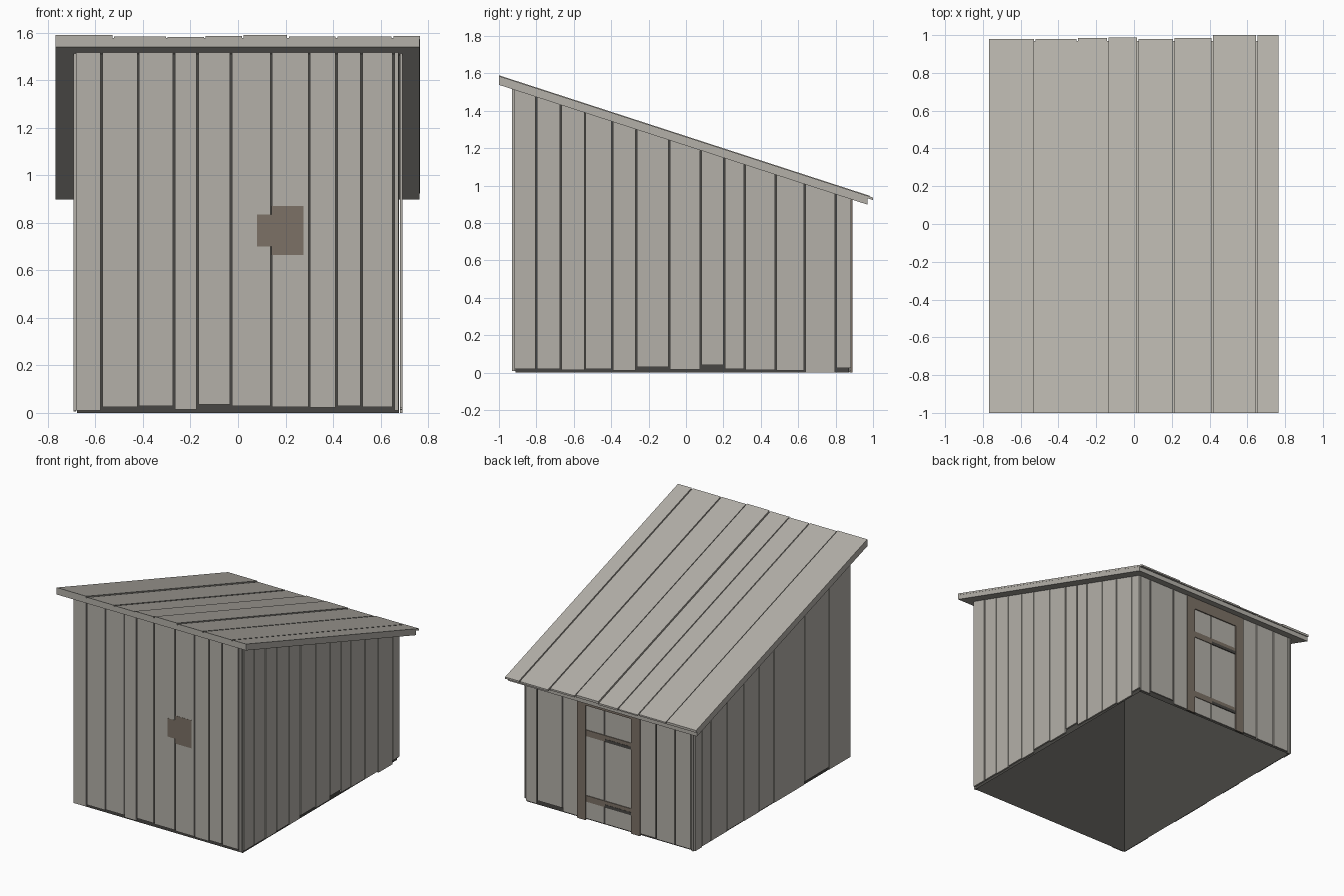
import bpy, bmesh

cube = bpy.data.objects.get("Cube")
if cube:
    bpy.data.objects.remove(cube, do_unlink=True)


def material(name, rgb):
    m = bpy.data.materials.new(name)
    m.use_nodes = True
    m.diffuse_color = (*rgb, 1)
    m.node_tree.nodes["Principled BSDF"].inputs["Base Color"].default_value = (*rgb, 1)
    return m


GREY = material("weathered grey wood", (0.455, 0.435, 0.395))
DARK = material("dark gaps", (0.064, 0.062, 0.056))
BROWN = material("brown wood", (0.20, 0.165, 0.132))
GAP = 0.004


def slope(y, lift=0.0):
    """Height of the roof underside at depth y."""
    return 1.214 - 0.325 * y + lift


def add_block(bm, x, y, low, high):
    """Six-sided block whose lower and upper heights are functions of y."""
    v = [bm.verts.new((a, b, f(b))) for f in (low, high)
         for a, b in ((x[0], y[0]), (x[1], y[0]), (x[1], y[1]), (x[0], y[1]))]
    for i in range(4):
        j = (i + 1) % 4
        bm.faces.new((v[i], v[j], v[j + 4], v[i + 4]))
    return [bm.faces.new(v[3::-1]), bm.faces.new(v[4:])]


def flat(z):
    return lambda y: z


def finish(name, bm, mat):
    bm.normal_update()
    mesh = bpy.data.meshes.new(name)
    bm.to_mesh(mesh)
    bm.free()
    mesh.materials.append(mat)
    ob = bpy.data.objects.new(name, mesh)
    bpy.context.collection.objects.link(ob)


def plank_wall(name, edges, bottoms, near, far, along_x):
    """Row of upright planks with uneven lower ends, cut to the roof slope."""
    bm = bmesh.new()
    for a, b, z in zip(edges, edges[1:], bottoms):
        span = (a + GAP, b - GAP)
        x, y = (span, (near, far)) if along_x else ((near, far), span)
        add_block(bm, x, y, flat(z), slope)
    finish(name, bm, GREY)


# Dark inner shell, open below and closed above by the roof
bm = bmesh.new()
bottom, top = add_block(bm, (-0.677, 0.677), (-0.912, 0.871), flat(0), slope)
bmesh.ops.delete(bm, geom=[bottom, top], context="FACES_ONLY")
finish("inner_shell", bm, DARK)

# Plank walls
plank_wall("front_planks",
           [-0.685, -0.575, -0.42, -0.27, -0.17, -0.03, 0.14, 0.30, 0.415, 0.52, 0.655, 0.68],
           [0.01, 0.025, 0.03, 0.015, 0.035, 0.03, 0.025, 0.022, 0.03, 0.025, 0.01],
           -0.93, -0.916, True)
plank_wall("left_planks",
           [-0.92, -0.80, -0.67, -0.54, -0.395, -0.265, -0.09, 0.08, 0.205, 0.315,
            0.48, 0.635, 0.80, 0.885],
           [0.02, 0.02, 0.015, 0.02, 0.012, 0.03, 0.018, 0.042, 0.02, 0.015, 0.012, 0, 0.025],
           0.681, 0.692, False)
plank_wall("right_planks",
           [-0.92, -0.67, -0.385, -0.03, 0.14, 0.32, 0.51, 0.70, 0.80, 0.885],
           [0.01, 0.03, 0.01, 0.015, 0.01, 0.015, 0.01, 0.01, 0.005],
           -0.692, -0.681, False)
plank_wall("back_planks",
           [-0.68, -0.66, -0.53, -0.375, -0.22, 0.04, 0.22, 0.38, 0.59, 0.68],
           [0, 0.01, 0.01, 0.015, 0.01, 0.01, 0.01, 0.035, 0.01],
           0.875, 0.883, True)

# Roof deck
bm = bmesh.new()
add_block(bm, (-0.768, 0.764), (-1, 0.97), slope, lambda y: slope(y, 0.038))
finish("roof_deck", bm, GREY)

# Roof boards of uneven length and thickness
bm = bmesh.new()
edges = [-0.772, -0.525, -0.30, -0.14, 0.02, 0.21, 0.415, 0.65, 0.769]
ends = [0.98, 0.98, 0.985, 0.988, 0.98, 0.985, 1.0, 1.0]
lifts = [0.051, 0.045, 0.043, 0.047, 0.051, 0.046, 0.046, 0.047]
for a, b, end, lift in zip(edges, edges[1:], ends, lifts):
    add_block(bm, (a + GAP, b - GAP), (-1, end),
              lambda y: slope(y, 0.034), lambda y: slope(y, lift))
finish("roof_boards", bm, GREY)

# Brown patch on the front
bm = bmesh.new()
add_block(bm, (0.08, 0.14), (-0.931, -0.928), flat(0.70), flat(0.835))
add_block(bm, (0.14, 0.275), (-0.931, -0.928), flat(0.665), flat(0.87))
finish("front_patch", bm, BROWN)

# Door posts, header and rails on the back
bm = bmesh.new()
for x in ((0.19, 0.26), (-0.25, -0.18)):
    add_block(bm, x, (0.88, 0.891), flat(0), slope)
add_block(bm, (-0.18, 0.19), (0.88, 0.891), flat(0.84), slope)
for z in (0.135, 0.615):
    add_block(bm, (-0.18, 0.19), (0.88, 0.888), flat(z), flat(z + 0.045))
finish("door_frame", bm, BROWN)

# Dark slots along the lower edge of the door rails
bm = bmesh.new()
for z in (0.133, 0.613):
    add_block(bm, (-0.18, 0.035), (0.88, 0.8895), flat(z), flat(z + 0.022))
finish("door_slots", bm, DARK)
